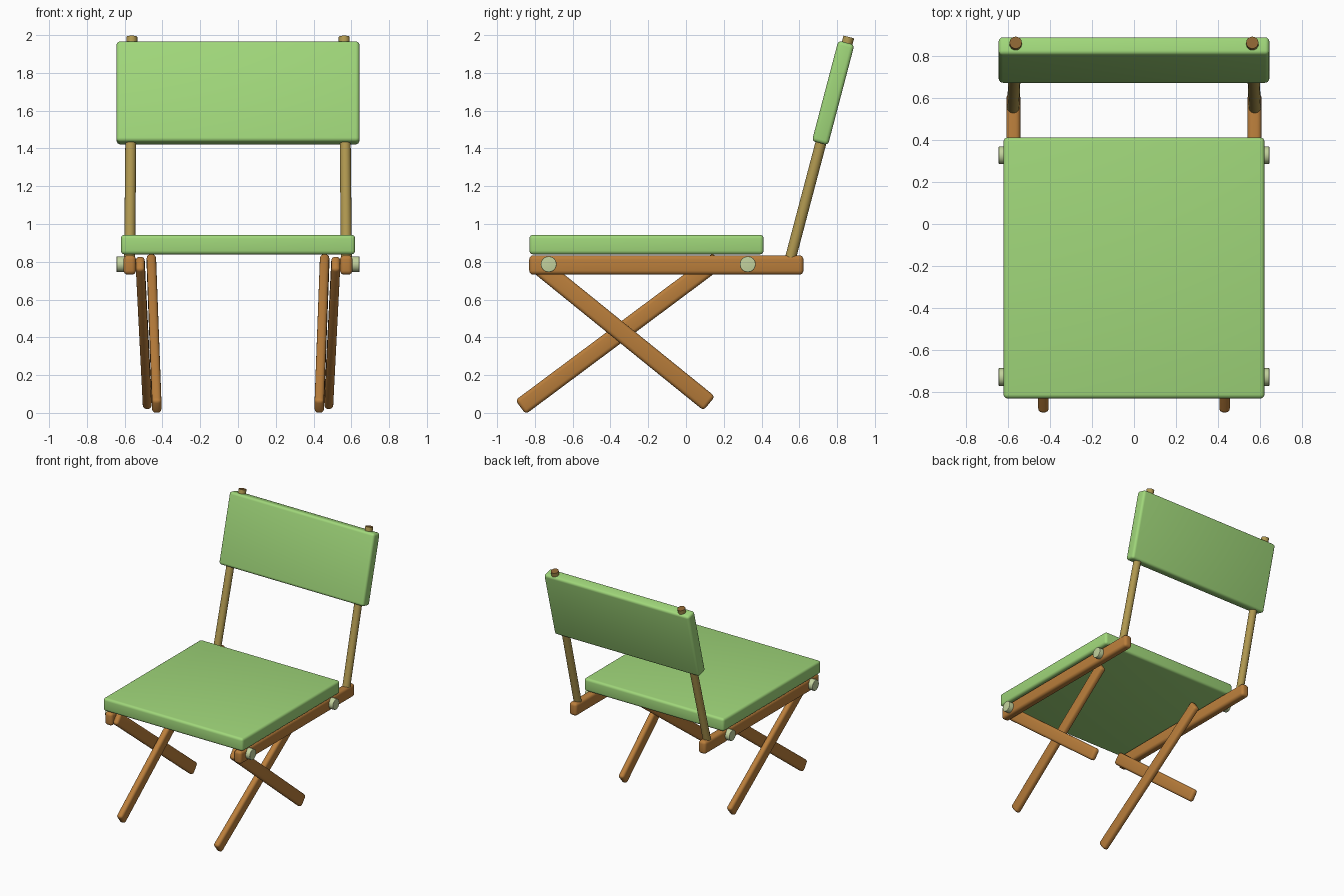
import bpy
from mathutils import Vector, Matrix

if "Cube" in bpy.data.objects:
    bpy.data.objects.remove(bpy.data.objects["Cube"])


def material(name, rgb):
    m = bpy.data.materials.new(name)
    m.diffuse_color = (*rgb, 1.0)
    m.use_nodes = True
    m.node_tree.nodes["Principled BSDF"].inputs["Base Color"].default_value = m.diffuse_color
    return m


GREEN = material("green fabric", (0.352, 0.679, 0.195))
WOOD = material("orange wood", (0.49, 0.209, 0.044))
TAN = material("tan wood", (0.434, 0.314, 0.08))
BROWN = material("brown end grain", (0.26, 0.127, 0.032))
PALE = material("pale bolt", (0.546, 0.645, 0.342))


def finish(obj, name, mat, bevel):
    """Name, colour, bevel and smooth a part."""
    obj.name = name
    obj.data.materials.append(mat)
    if bevel:
        mod = obj.modifiers.new("rounding", "BEVEL")
        mod.width = bevel
        mod.segments = 4
        mod.limit_method = "ANGLE"
        bpy.ops.object.modifier_apply(modifier=mod.name)
    bpy.ops.object.shade_smooth_by_angle()
    return obj


def frame(a, b):
    """Matrix at the middle of a-b, local z along a-b, local x near world x."""
    z = (b - a).normalized()
    y = z.cross(Vector((1, 0, 0))).normalized()
    x = y.cross(z)
    m = Matrix((x, y, z)).transposed().to_4x4()
    m.translation = (a + b) / 2
    return m


def beam(name, a, b, width, depth, mat, bevel):
    """Rounded box running from a to b."""
    a, b = Vector(a), Vector(b)
    bpy.ops.mesh.primitive_cube_add(size=1)
    obj = bpy.context.object
    obj.data.transform(Matrix.Diagonal((width, depth, (b - a).length, 1)))
    obj.data.transform(frame(a, b))
    return finish(obj, name, mat, bevel)


def rod(name, a, b, radius, mat, bevel=0, sides=24):
    """Cylinder running from a to b."""
    a, b = Vector(a), Vector(b)
    bpy.ops.mesh.primitive_cylinder_add(vertices=sides, radius=radius, depth=(b - a).length)
    obj = bpy.context.object
    rot = (b - a).to_track_quat("Z", "Y").to_matrix().to_4x4()
    rot.translation = (a + b) / 2
    obj.data.transform(rot)
    return finish(obj, name, mat, bevel)


# Seat and backrest cushions
beam("seat", (0, -0.829, 0.891), (0, 0.411, 0.891), 1.24, 0.104, GREEN, 0.02)
beam("backrest", (0, 0.709, 1.428), (0, 0.849, 1.96), 1.286, 0.088, GREEN, 0.02)

for side, s in (("left", -1), ("right", 1)):
    # Side rail under the seat
    beam(f"{side}_rail", (s * 0.573, -0.83, 0.783), (s * 0.573, 0.622, 0.783),
         0.066, 0.102, WOOD, 0.022)

    # Crossed legs, one inside the other
    beam(f"{side}_front_leg", (s * 0.43, -0.876, 0.03), (s * 0.459, 0.17, 0.81),
         0.05, 0.092, WOOD, 0.02)
    beam(f"{side}_back_leg", (s * 0.48, 0.123, 0.05), (s * 0.518, -0.8, 0.797),
         0.047, 0.096, WOOD, 0.02)

    # Leaning back post with brown end faces
    post = rod(f"{side}_back_post", (s * 0.574, 0.548, 0.8), (s * 0.562, 0.862, 1.99), 0.029, TAN)
    post.data.materials.append(BROWN)
    for face in post.data.polygons:
        if abs(face.normal.z) > 0.8:
            face.material_index = 1

    # Bolts through the rail
    for end, y in (("front", -0.727), ("back", 0.327)):
        rod(f"{side}_{end}_bolt", (s * 0.57, y, 0.787), (s * 0.643, y, 0.787), 0.042, PALE, 0.004)
